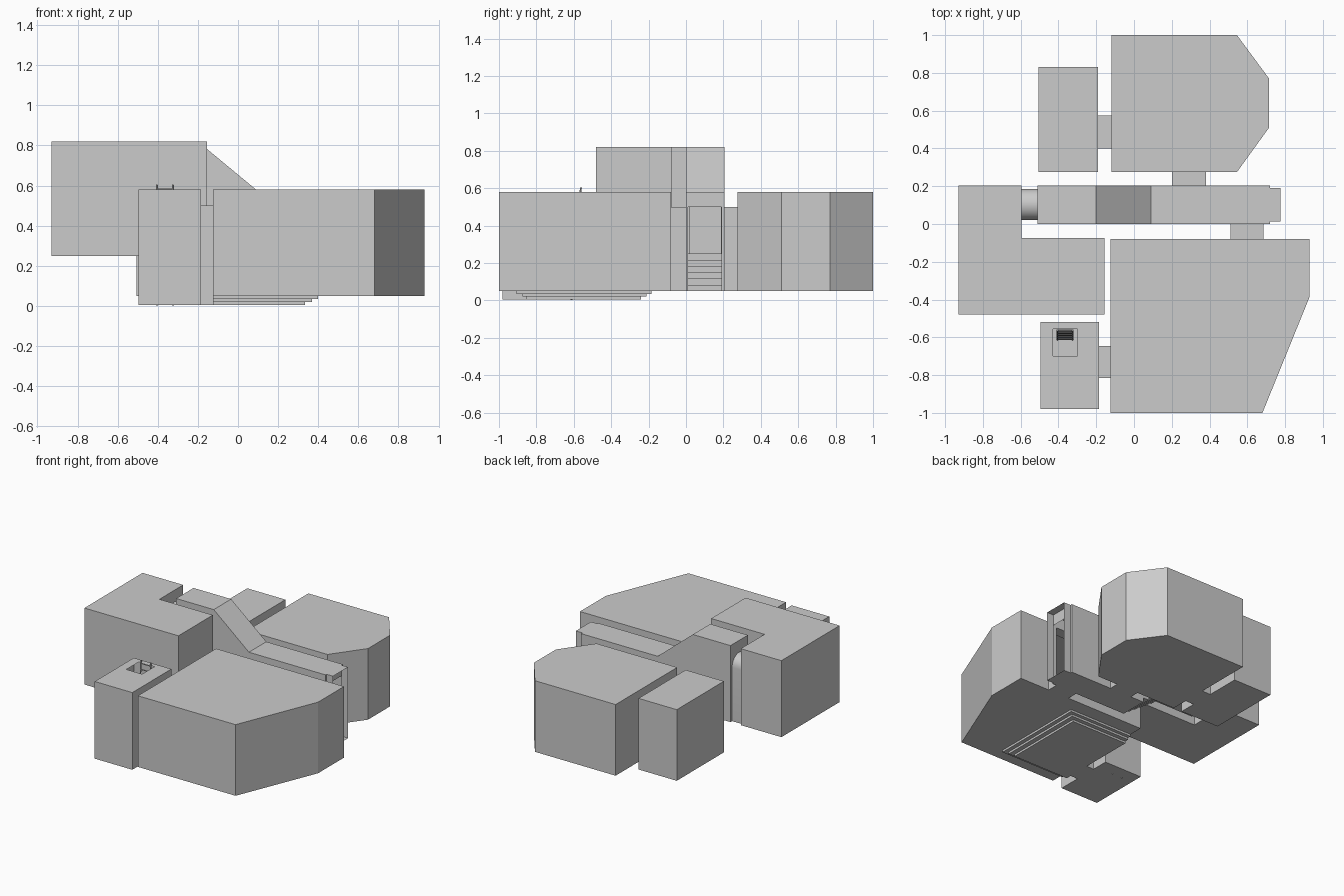
import bpy, bmesh, math
from mathutils import Vector

if "Cube" in bpy.data.objects:
    bpy.data.objects.remove(bpy.data.objects["Cube"])


def make(name, polys):
    """Mesh from a list of planar polygons."""
    bm = bmesh.new()
    for p in polys:
        bm.faces.new([bm.verts.new(v) for v in p])
    bmesh.ops.remove_doubles(bm, verts=bm.verts, dist=0.0005)
    bmesh.ops.recalc_face_normals(bm, faces=bm.faces)
    me = bpy.data.meshes.new(name)
    bm.to_mesh(me)
    bm.free()
    ob = bpy.data.objects.new(name, me)
    bpy.context.collection.objects.link(ob)
    return ob


def flat(pts, z):
    return [(x, y, z) for x, y in pts]


def rect(x0, x1, y0, y1):
    return [(x0, y0), (x1, y0), (x1, y1), (x0, y1)]


def arch(c, r, z0, zs, n=12):
    """Doorway outline with a round top, from one foot to the other."""
    top = [(c - r * math.cos(math.pi * i / n), zs + r * math.sin(math.pi * i / n)) for i in range(n + 1)]
    return [(c - r, z0)] + top + [(c + r, z0)]


def square(a, b, z0, z1):
    return [(a, z0), (a, z1), (b, z1), (b, z0)]


def walls(pts, z0, z1, doors={}, skip=()):
    """Walls round an outline; a door is a notch given in world x or y along its wall."""
    out = []
    for i, a in enumerate(pts):
        if i in skip:
            continue
        b = pts[(i + 1) % len(pts)]
        p = [(*a, z0)]
        if i in doors:
            ax = 0 if abs(b[0] - a[0]) > abs(b[1] - a[1]) else 1
            d = doors[i] if b[ax] > a[ax] else doors[i][::-1]
            p += [(t, a[1], z) if ax == 0 else (a[0], t, z) for t, z in d]
        out.append(p + [(*b, z0), (*b, z1), (*a, z1)])
    return out


def room(name, pts, z0, z1, doors={}):
    return make(name, walls(pts, z0, z1, doors) + [flat(pts, z0), flat(pts, z1)])


def passage(name, x0, x1, y0, y1, z0, z1, along):
    """Short box tunnel, open at both ends."""
    pts = rect(x0, x1, y0, y1)
    make(name, walls(pts, z0, z1, skip=(1, 3) if along == 'x' else (0, 2)) + [flat(pts, z0), flat(pts, z1)])


LO, HI, DOOR = 0.05, 0.58, 0.5

# Back rooms
room("back_room", [(-.12, .275), (.545, .275), (.715, .51), (.715, .77), (.545, 1), (-.12, 1)], LO, HI,
     {0: square(.2, .38, LO, DOOR), 5: square(.4, .575, LO, DOOR)})
room("back_side_room", rect(-.505, -.19, .275, .83), LO, HI, {1: square(.4, .575, LO, DOOR)})
passage("back_side_passage", -.19, -.12, .4, .575, LO, DOOR, 'x')
passage("back_passage", .2, .38, .205, .275, LO, DOOR, 'y')

# Upper L-shaped room and arched passage
room("upper_room", [(-.93, -.48), (-.155, -.48), (-.155, -.075), (-.595, -.075), (-.595, .205), (-.93, .205)],
     .25, .82, {3: arch(.103, .083, .25, .65)})
a = arch(.103, .083, .25, .65)
vault = make("arched_passage", [[(-.595, *p), (-.51, *p), (-.51, *q), (-.595, *q)]
                                for p, q in zip(a, a[1:] + a[:1])])
bpy.context.view_layer.objects.active = vault
vault.select_set(True)
bpy.ops.object.shade_smooth_by_angle()

# Stair corridor: side profiles with door notches, stepped floor, sloped roof
xe = .72
steps = [(.09, LO)]
for i in range(6):
    x, z = .09 - i * .29 / 6, LO + (i + 1) * .2 / 6
    steps += [(x, z), (x - .29 / 6, z)]
roof = [(-.51, .82), (-.2, .82), (.09, HI), (xe, HI)]
stair = [(-.51, .25)] + steps[::-1]
floor = stair + [(xe, LO)]
polys = []
for y, d in ((0, (.51, .685)), (.205, (.2, .38))):
    polys.append([(x, y, z) for x, z in stair + square(*d, LO, DOOR) + [(xe, LO)] + roof[::-1]])
for line in (floor, roof):
    polys += [[(p[0], 0, p[1]), (q[0], 0, q[1]), (q[0], .205, q[1]), (p[0], .205, p[1])]
              for p, q in zip(line, line[1:])]
polys += [[(-.51, 0, .25)] + [(-.51, *p) for p in a] + [(-.51, .205, .25), (-.51, .205, .82), (-.51, 0, .82)],
          [(xe, 0, LO)] + [(xe, *p) for p in square(.012, .19, LO, DOOR)]
          + [(xe, .205, LO), (xe, .205, HI), (xe, 0, HI)]]
make("stair_corridor", polys)
passage("corridor_end_frame", xe, .775, .012, .19, LO, HI, 'x')
passage("front_passage", .51, .685, -.08, 0, LO, DOOR, 'y')

# Large front room with a sunken stepped floor on its left side
main = [(-.125, -1), (.68, -1), (.93, -.385), (.93, -.08), (-.125, -.08)]
tiers = [(.4, -.905, -.185), (.37, -.875, -.21), (.335, -.855, -.24)]
polys = [flat(main, HI)] + walls(main, LO, HI, {3: square(.51, .685, LO, DOOR)}, skip=(4,))
x, y0, y1 = tiers[0]
polys.append(flat(main + [(-.125, y1), (x, y1), (x, y0), (-.125, y0)], LO))
left, right = [(-1, LO)], [(-.08, LO)]
for i, (x, y0, y1) in enumerate(tiers):
    z = LO - i * .015
    polys += walls(rect(-.125, x, y0, y1), z - .015, z, skip=(3,))
    if i < 2:
        u, v0, v1 = tiers[i + 1]
        polys.append(flat([(-.125, y0), (x, y0), (x, y1), (-.125, y1),
                           (-.125, v1), (u, v1), (u, v0), (-.125, v0)], z - .015))
    else:
        polys.append(flat(rect(-.125, x, y0, y1), z - .015))
    left += [(y0, z), (y0, z - .015)]
    right += [(y1, z), (y1, z - .015)]
left = [p for i, p in enumerate(left)]
prof = left + square(-.815, -.645, .005, DOOR) + right[::-1] + [(-.08, HI), (-1, HI)]
polys.append([(-.125, *p) for p in prof])
make("front_room", polys)

# Small front room with a ceiling hatch
hut = rect(-.495, -.185, -.98, -.52)
hatch = rect(-.43, -.3, -.7, -.555)
polys = walls(hut, .005, HI, {1: square(-.815, -.645, .005, DOOR)}) + [flat(hut, .005)]
for i in range(4):
    j = (i + 1) % 4
    polys.append(flat([hut[i], hut[j], hatch[j], hatch[i]], HI))
make("hatch_room", polys)
passage("hatch_room_passage", -.185, -.125, -.815, -.645, .005, DOOR, 'x')


# Leaning ladder
def bar(name, p, q, r):
    p, q = Vector(p), Vector(q)
    bpy.ops.mesh.primitive_cylinder_add(vertices=8, radius=r, depth=(q - p).length, location=(p + q) / 2)
    ob = bpy.context.object
    ob.name = name
    ob.rotation_euler = (q - p).to_track_quat('Z', 'Y').to_euler()


for x in (-.405, -.325):
    bar("ladder_rail", (x, -.612, .002), (x, -.562, .604), .005)
for i in range(14):
    t = (i + .5) / 14
    y, z = -.612 + .05 * t, .002 + .6 * t
    bar("ladder_rung", (-.405, y, z), (-.325, y, z), .004)
